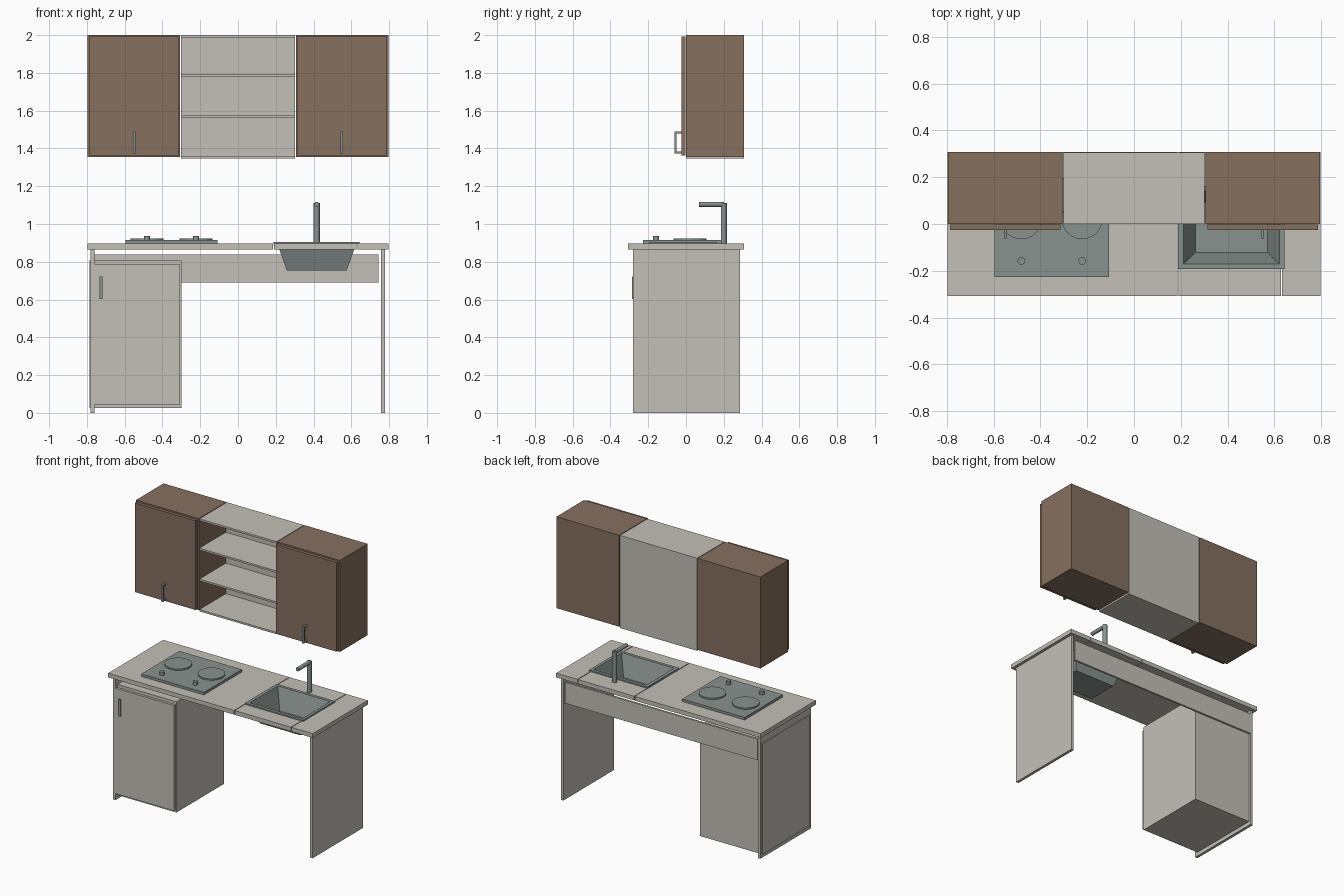
import bpy, bmesh
from math import pi
from mathutils import Vector

if "Cube" in bpy.data.objects:
    bpy.data.objects.remove(bpy.data.objects["Cube"])


def material(name, rgb):
    m = bpy.data.materials.new(name)
    m.diffuse_color = (*rgb, 1)
    m.use_nodes = True
    m.node_tree.nodes["Principled BSDF"].inputs["Base Color"].default_value = m.diffuse_color
    return m


CREAM = material("cream", (0.55, 0.53, 0.48))
BROWN = material("brown", (0.24, 0.16, 0.115))
STEEL = material("steel", (0.25, 0.29, 0.28))


def finish(name, bm, mat):
    bmesh.ops.recalc_face_normals(bm, faces=bm.faces)
    me = bpy.data.meshes.new(name)
    bm.to_mesh(me)
    bm.free()
    me.materials.append(mat)
    ob = bpy.data.objects.new(name, me)
    bpy.context.collection.objects.link(ob)
    return ob


def box(name, x, y, z, mat=CREAM):
    bm = bmesh.new()
    bmesh.ops.create_cube(bm, size=1)
    for v in bm.verts:
        v.co = Vector([(r[0] + r[1]) / 2 + c * (r[1] - r[0])
                       for r, c in zip((x, y, z), v.co)])
    return finish(name, bm, mat)


def rod(name, a, b, radius, mat=STEEL, sides=32):
    a, b = Vector(a), Vector(b)
    bm = bmesh.new()
    bmesh.ops.create_cone(bm, cap_ends=True, segments=sides, radius1=radius,
                          radius2=radius, depth=(b - a).length)
    bm.transform((b - a).to_track_quat('Z', 'Y').to_matrix().to_4x4())
    bmesh.ops.translate(bm, verts=bm.verts, vec=(a + b) / 2)
    ob = finish(name, bm, mat)
    bpy.context.view_layer.objects.active = ob
    ob.select_set(True)
    bpy.ops.object.shade_smooth_by_angle(angle=pi / 6)
    ob.select_set(False)
    return ob


# Wall cabinets with doors and bracket handles
for side, s in (("left", -1), ("right", 1)):
    def span(a, b):
        return sorted((s * a, s * b))
    box(f"{side}_wall_cabinet", span(0.306, 0.796), (0, 0.307), (1.355, 2.0), BROWN)
    box(f"{side}_wall_door", span(0.314, 0.787), (-0.025, -0.003), (1.363, 1.992), BROWN)
    hx = s * 0.55
    box(f"{side}_door_handle_bar", (hx - 0.007, hx + 0.007), (-0.062, -0.05), (1.372, 1.49), STEEL)
    for end, z in (("lower", 1.372), ("upper", 1.478)):
        box(f"{side}_door_handle_{end}_post", (hx - 0.007, hx + 0.007),
            (-0.052, -0.024), (z, z + 0.012), STEEL)

# Open shelves between the wall cabinets
for i, z in enumerate((1.347, 1.562, 1.78, 1.987)):
    box(f"open_shelf_{i + 1}", (-0.301, 0.301), (0, 0.3), (z, z + 0.013))
box("shelf_back_panel", (-0.301, 0.301), (0.294, 0.306), (1.347, 2.0))

# Worktop in three sections, the middle one open for the sink
TOP = (0.866, 0.896)
box("worktop_left", (-0.798, 0.185), (-0.307, 0.307), TOP)
box("worktop_middle_front", (0.19, 0.628), (-0.307, -0.18), TOP)
box("worktop_middle_back", (0.19, 0.628), (0.15, 0.307), TOP)
box("worktop_right", (0.633, 0.798), (-0.307, 0.307), TOP)

# Side panels and rear apron
box("left_side_panel", (-0.78, -0.76), (-0.28, 0.285), (0, 0.866))
box("right_side_panel", (0.757, 0.777), (-0.28, 0.285), (0, 0.866))
box("rear_apron", (-0.76, 0.745), (0.272, 0.286), (0.69, 0.838))

# Base cabinet
box("base_cabinet", (-0.787, -0.3), (-0.258, 0.271), (0.027, 0.808))
box("base_door", (-0.76, -0.306), (-0.278, -0.261), (0.045, 0.788))
box("base_door_handle", (-0.734, -0.717), (-0.287, -0.277), (0.602, 0.722), STEEL)

# Hob with two plates and two knobs
box("hob", (-0.596, -0.108), (-0.227, 0.197), (0.894, 0.914), STEEL)
for side, x in (("left", -0.482), ("right", -0.222)):
    rod(f"{side}_hotplate", (x, 0.022, 0.913), (x, 0.022, 0.924), 0.087, sides=48)
    rod(f"{side}_knob", (x, -0.158, 0.913), (x, -0.158, 0.937), 0.016)

# Sink: closed loft from outer floor, up round the rim, to inner floor
rings = [  # x0, x1, y0, y1, z
    (0.258, 0.576, -0.125, 0.095, 0.755),
    (0.209, 0.625, -0.174, 0.144, 0.894),
    (0.188, 0.643, -0.193, 0.163, 0.894),
    (0.188, 0.643, -0.193, 0.163, 0.905),
    (0.212, 0.622, -0.171, 0.141, 0.905),
    (0.262, 0.572, -0.121, 0.091, 0.761),
]
bm = bmesh.new()
loops = [[bm.verts.new(p) for p in ((a, c, z), (b, c, z), (b, d, z), (a, d, z))]
         for a, b, c, d, z in rings]
for lo, hi in zip(loops, loops[1:]):
    for i in range(4):
        j = (i + 1) % 4
        bm.faces.new((lo[i], lo[j], hi[j], hi[i]))
bm.faces.new(loops[0])
bm.faces.new(loops[-1])
finish("sink", bm, STEEL)

# Tap
rod("tap_column", (0.417, 0.2, 0.894), (0.417, 0.2, 1.112), 0.016)
rod("tap_spout", (0.417, 0.2, 1.104), (0.417, 0.068, 1.104), 0.0135)
